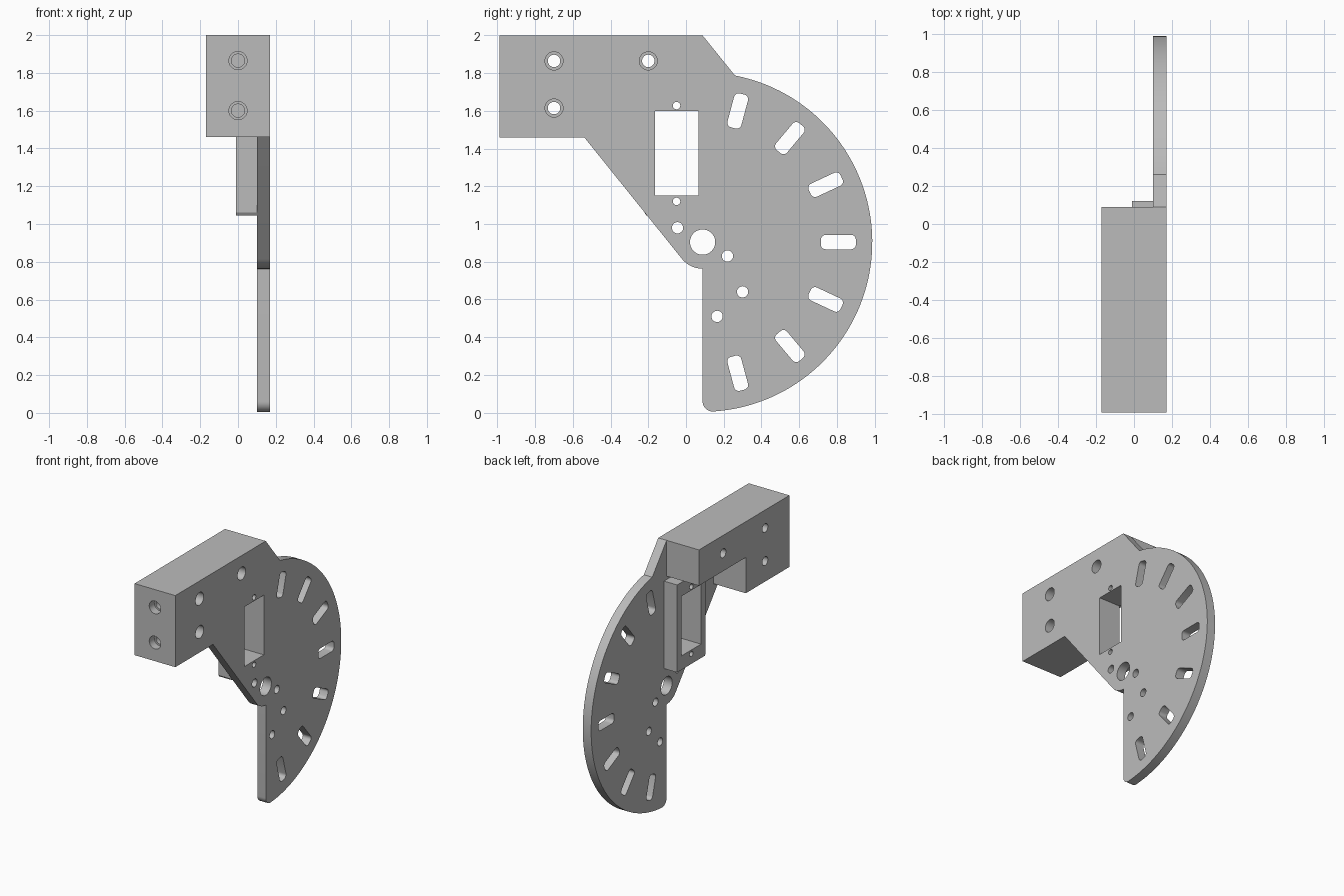
import bpy, bmesh
from math import sin, cos, radians
from mathutils import Vector

default = bpy.data.objects.get("Cube")
if default:
    bpy.data.objects.remove(default, do_unlink=True)

grey = bpy.data.materials.new("plain grey")
grey.use_nodes = True
grey.diffuse_color = (0.5, 0.5, 0.5, 1)
grey.node_tree.nodes["Principled BSDF"].inputs["Base Color"].default_value = (0.5, 0.5, 0.5, 1)

PIVOT = (0.088, 0.904)      # centre of the sector, as (y, z)
INNER, OUTER = 0.10, 0.17   # the two faces of the plate in x


def arc(c, r, a, b, n):
    """Points on an arc from angle a to b in degrees."""
    steps = [radians(a + (b - a) * i / n) for i in range(n + 1)]
    return [(c[0] + r * cos(t), c[1] + r * sin(t)) for t in steps]


def circle(c, r, n=32):
    return arc(c, r, 0, 360, n)[:-1]


def rect(u0, u1, v0, v1):
    return [(u0, v0), (u1, v0), (u1, v1), (u0, v1)]


def prism(name, pts, lo, hi, axis="X"):
    """Extrude a (y, z) outline along X, or an (x, z) outline along Y."""
    bm = bmesh.new()
    place = (lambda u, v: (lo, u, v)) if axis == "X" else (lambda u, v: (u, lo, v))
    face = bm.faces.new([bm.verts.new(place(u, v)) for u, v in pts])
    out = bmesh.ops.extrude_face_region(bm, geom=[face])["geom"]
    shift = Vector((hi - lo, 0, 0) if axis == "X" else (0, hi - lo, 0))
    bmesh.ops.translate(bm, vec=shift, verts=[g for g in out if isinstance(g, bmesh.types.BMVert)])
    bmesh.ops.recalc_face_normals(bm, faces=bm.faces[:])
    mesh = bpy.data.meshes.new(name)
    bm.to_mesh(mesh)
    bm.free()
    mesh.materials.append(grey)
    obj = bpy.data.objects.new(name, mesh)
    bpy.context.collection.objects.link(obj)
    return obj


def cut(obj, pts, lo, hi, axis="X"):
    """Cut a prism-shaped opening out of a part."""
    tool = prism("cutter", pts, lo, hi, axis)
    tool.hide_render = True
    mod = obj.modifiers.new("opening", "BOOLEAN")
    mod.operation, mod.solver, mod.object = "DIFFERENCE", "EXACT", tool
    bpy.context.view_layer.objects.active = obj
    bpy.ops.object.modifier_apply(modifier=mod.name)
    bpy.data.objects.remove(tool, do_unlink=True)


def slot(angle, dist=0.72, half_len=0.093, half_wid=0.038, r=0.025):
    """Rounded rectangle pointing away from the pivot."""
    pts = []
    for i, (su, sv) in enumerate([(1, 1), (-1, 1), (-1, -1), (1, -1)]):
        corner = (dist + su * (half_len - r), sv * (half_wid - r))
        pts += arc(corner, r, 90 * i, 90 * i + 90, 5)
    c, s = cos(radians(angle)), sin(radians(angle))
    return [(PIVOT[0] + u * c - v * s, PIVOT[1] + u * s + v * c) for u, v in pts]


# Sector plate with its arm, rounded toe and rounded lug under the pivot
outline = [(-0.99, 1.46), (-0.99, 2.0), (PIVOT[0], 2.0)]
outline += arc(PIVOT, 0.90, 79, -86.3, 72)
outline += arc((0.143, 0.06), 0.055, -95, -180, 8)
outline += arc(PIVOT, 0.141, 270, 218.8, 12)
outline += [(-0.54, 1.46)]
plate = prism("sector_plate", outline, INNER, OUTER)

# Mounting block, stepped to clear the motor
step = [(-0.99, 1.46), (-0.47, 1.46), (-0.47, 1.73), (PIVOT[0], 1.73), (PIVOT[0], 2.0), (-0.99, 2.0)]
block = prism("mounting_block", step, -0.17, INNER)

# Raised frame around the motor window, its lower corner trimmed
frame_outline = [(-0.21, 1.045), (0.12, 1.045), (0.12, 1.705), (-0.22, 1.705), (-0.22, 1.06)]
frame = prism("motor_frame", frame_outline, -0.01, INNER)

# Motor window and its two screw holes
for part in (plate, frame):
    cut(part, rect(-0.165, 0.065, 1.15, 1.60), -0.1, 0.3)
    for z in (1.12, 1.628):
        cut(part, circle((-0.05, z), 0.02, 20), -0.1, 0.3)

# Radial slots, pivot bore and small holes
for i in range(-3, 4):
    cut(plate, slot(25 * i), 0, 0.3)
cut(plate, circle(PIVOT, 0.067, 48), 0, 0.3)
for spot in [(-0.045, 0.98), (0.22, 0.83), (0.30, 0.64), (0.165, 0.51)]:
    cut(plate, circle(spot, 0.03, 24), 0, 0.3)

# Counterbored cross holes through plate and block
for spot in [(-0.70, 1.865), (-0.70, 1.615), (-0.20, 1.865)]:
    cut(plate, circle(spot, 0.048), 0, 0.3)
    cut(block, circle(spot, 0.048), 0.03, 0.3)
    cut(block, circle(spot, 0.033), -0.3, 0.3)

# Blind stepped holes in the front end of the block
for z in (1.865, 1.60):
    cut(block, circle((0, z), 0.048), -1.1, -0.93, "Y")
    cut(block, circle((0, z), 0.035), -1.1, -0.78, "Y")

# Smooth bores and rims, sharp edges kept
bpy.ops.object.select_all(action="DESELECT")
for part in (plate, block, frame):
    part.select_set(True)
bpy.context.view_layer.objects.active = plate
bpy.ops.object.shade_smooth_by_angle(angle=radians(30))
